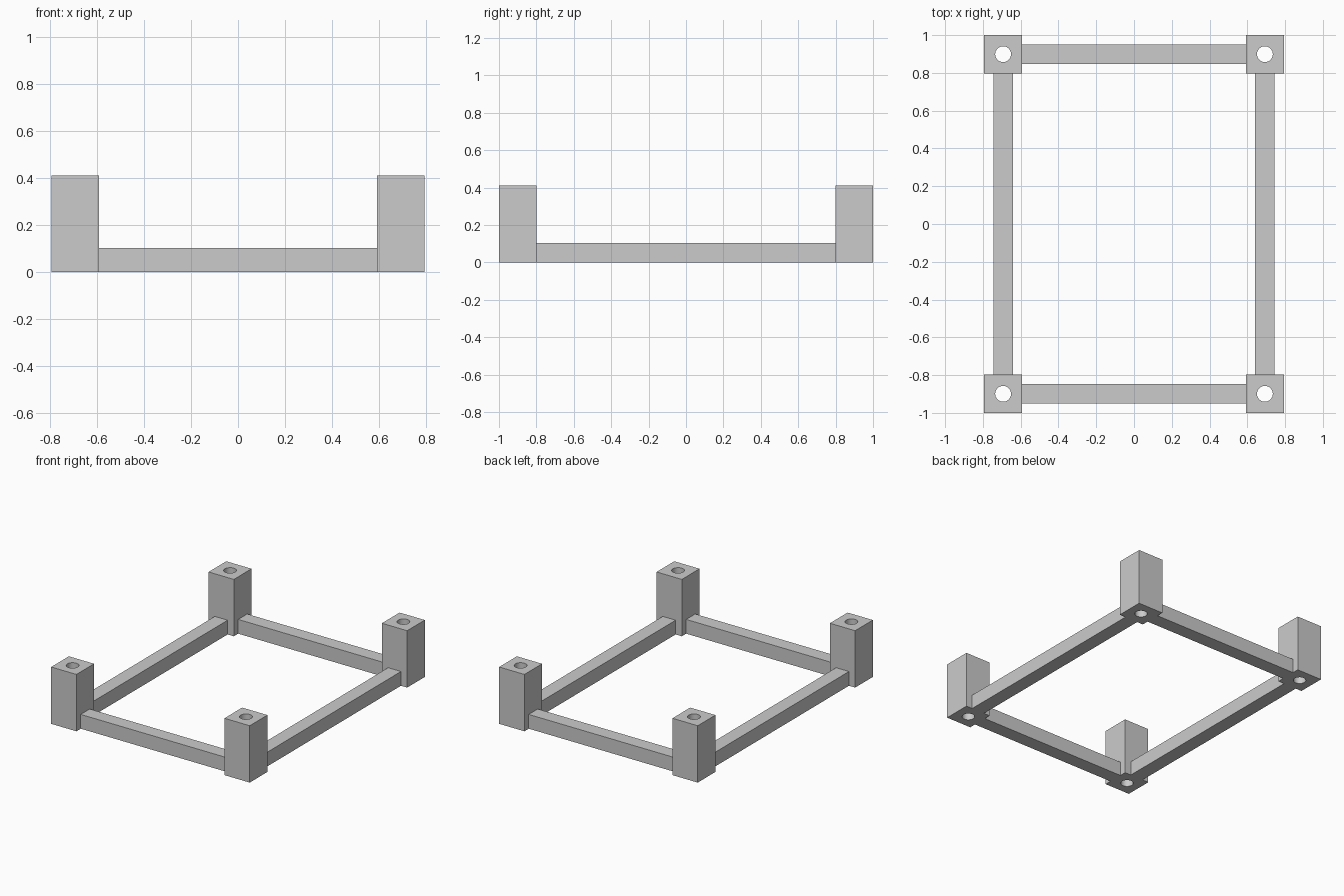
import bpy
import bmesh
from math import cos, sin, pi

cube = bpy.data.objects.get("Cube")
if cube:
    bpy.data.objects.remove(cube, do_unlink=True)

# Overall dimensions
POST_X, POST_Y = 0.693, 0.899
POST_HALF, POST_HEIGHT = 0.101, 0.411
HOLE_RADIUS, SEGMENTS = 0.042, 32
RAIL = 0.103

grey = bpy.data.materials.new("plain grey")
grey.use_nodes = True
colour = (0.6, 0.6, 0.6, 1)
grey.diffuse_color = colour
grey.node_tree.nodes["Principled BSDF"].inputs["Base Color"].default_value = colour


def finish(name, bm, location):
    bmesh.ops.recalc_face_normals(bm, faces=bm.faces)
    mesh = bpy.data.meshes.new(name)
    bm.to_mesh(mesh)
    bm.free()
    mesh.materials.append(grey)
    obj = bpy.data.objects.new(name, mesh)
    obj.location = location
    bpy.context.collection.objects.link(obj)
    return obj


def add_post(name, x, y):
    """Square post with a round hole through it, extruded from a ring."""
    bm = bmesh.new()
    rings = []
    for i in range(SEGMENTS):
        c, s = cos(2 * pi * i / SEGMENTS), sin(2 * pi * i / SEGMENTS)
        reach = POST_HALF / max(abs(c), abs(s))
        rings.append((bm.verts.new((c * HOLE_RADIUS, s * HOLE_RADIUS, 0)),
                      bm.verts.new((c * reach, s * reach, 0))))
    for i, (inner, outer) in enumerate(rings):
        next_inner, next_outer = rings[(i + 1) % SEGMENTS]
        bm.faces.new((inner, outer, next_outer, next_inner))
    top = bmesh.ops.extrude_face_region(bm, geom=bm.faces[:], use_keep_orig=True)
    verts = [g for g in top["geom"] if isinstance(g, bmesh.types.BMVert)]
    bmesh.ops.translate(bm, verts=verts, vec=(0, 0, POST_HEIGHT))
    obj = finish(name, bm, (x, y, 0))
    bpy.ops.object.select_all(action="DESELECT")
    obj.select_set(True)
    bpy.context.view_layer.objects.active = obj
    bpy.ops.object.shade_smooth_by_angle()


def add_rail(name, size, x, y):
    bm = bmesh.new()
    bmesh.ops.create_cube(bm, size=1)
    bmesh.ops.scale(bm, verts=bm.verts, vec=size)
    finish(name, bm, (x, y, RAIL / 2))


# Four corner posts
for end, sy in (("front", -1), ("back", 1)):
    for side, sx in (("right", -1), ("left", 1)):
        add_post(f"{end}_{side}_post", sx * POST_X, sy * POST_Y)

# Rails joining the posts
length_x = 2 * (POST_X - POST_HALF)
length_y = 2 * (POST_Y - POST_HALF)
for sign, end, side in ((-1, "front", "right"), (1, "back", "left")):
    add_rail(f"{end}_rail", (length_x, RAIL, RAIL), 0, sign * POST_Y)
    add_rail(f"{side}_rail", (RAIL, length_y, RAIL), sign * POST_X, 0)
